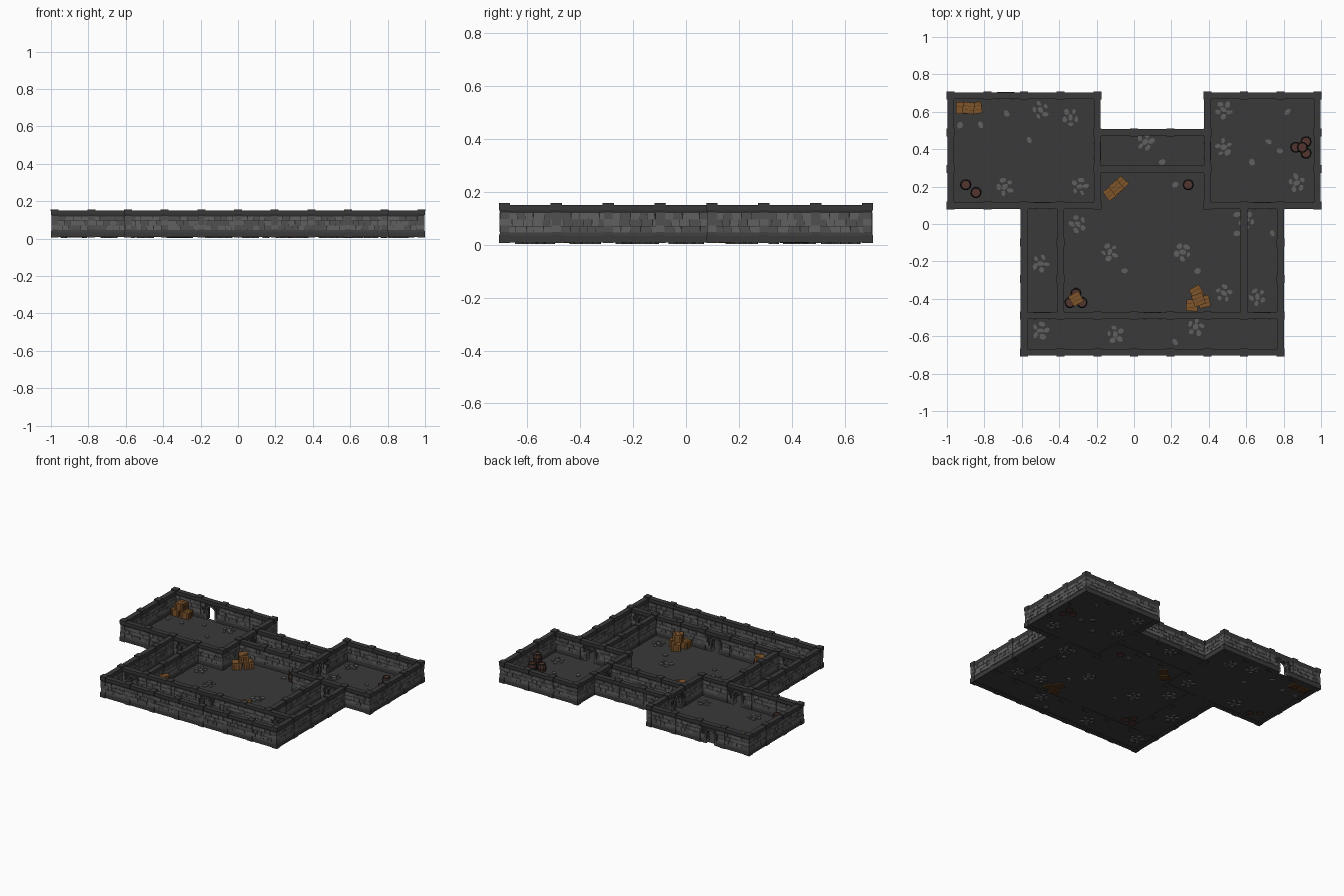
import bpy, bmesh, math, random
from mathutils import Matrix, Vector

if "Cube" in bpy.data.objects:
    bpy.data.objects.remove(bpy.data.objects["Cube"])

random.seed(4)
P = 0.196                                   # grid pitch of the wall modules
gx = lambda i: -0.98 + P * i
gy = lambda j: -0.686 + P * j
R = random.uniform


def mat(name, c):
    m = bpy.data.materials.new(name)
    m.diffuse_color = (*c, 1)
    m.use_nodes = True
    m.node_tree.nodes["Principled BSDF"].inputs["Base Color"].default_value = m.diffuse_color
    return m


FLOOR = mat("floor_grey", (0.042, 0.042, 0.042))
TRIM = mat("trim_grey", (0.042, 0.042, 0.043))
MORTAR = mat("mortar_dark", (0.018, 0.018, 0.018))
LIGHT = mat("stone_light", (0.115, 0.115, 0.115))
MID = mat("stone_mid", (0.080, 0.080, 0.082))
WOOD = mat("crate_wood", (0.21, 0.090, 0.024))
WOODD = mat("crate_dark", (0.075, 0.032, 0.010))
BARREL = mat("barrel_brown", (0.088, 0.036, 0.027))
HOOP = mat("hoop_dark", (0.022, 0.018, 0.017))


def finish(bm, name, mats):
    bmesh.ops.recalc_face_normals(bm, faces=bm.faces[:])
    me = bpy.data.meshes.new(name)
    bm.to_mesh(me)
    bm.free()
    for m in mats:
        me.materials.append(m)
    ob = bpy.data.objects.new(name, me)
    bpy.context.collection.objects.link(ob)
    return ob


def hexa(bm, M, bottom, top, mi=0):
    """Six sided block from two matching quads."""
    v = [bm.verts.new(M @ Vector(p)) for p in bottom + top]
    for f in ((3, 2, 1, 0), (4, 5, 6, 7), (0, 1, 5, 4), (1, 2, 6, 5), (2, 3, 7, 6), (3, 0, 4, 7)):
        bm.faces.new([v[k] for k in f]).material_index = mi


def quad(x0, x1, y0, y1, z):
    return [(x0, y0, z), (x1, y0, z), (x1, y1, z), (x0, y1, z)]


def block(bm, M, x0, x1, h0, h1, z0, z1, mi=0):
    """Wall slice: half thickness h0 at the bottom, h1 at the top."""
    hexa(bm, M, quad(x0, x1, -h0, h0, z0), quad(x0, x1, -h1, h1, z1), mi)


def pillar_ring(bm, M, b, t, z0, z1, mi=0):
    hexa(bm, M, quad(-b, b, -b, b, z0), quad(-t, t, -t, t, z1), mi)


# ---- wall layout on the grid
H = [(7, 0, 4), (7, 7, 10), (6, 4, 7), (5, 4, 7), (4, 0, 4), (4, 7, 10), (1, 2, 9), (0, 2, 9)]
V = [(0, 4, 7), (4, 4, 7), (7, 4, 7), (10, 4, 7), (2, 0, 4), (3, 1, 4), (8, 1, 4), (9, 0, 4)]
DOORS = {("h", 7, 1), ("h", 4, 2), ("h", 4, 8), ("h", 1, 5), ("h", 1, 2), ("h", 1, 8),
         ("v", 4, 5), ("v", 7, 5)}
modules, nodes = [], set()
for j, a, b in H:
    for i in range(a, b):
        modules.append((Matrix.Translation((gx(i + .5), gy(j), 0)), ("h", j, i) in DOORS))
    nodes |= {(i, j) for i in range(a, b + 1)}
for i, a, b in V:
    for j in range(a, b):
        modules.append((Matrix.Translation((gx(i), gy(j + .5), 0)) @ Matrix.Rotation(math.pi / 2, 4, 'Z'),
                        ("v", i, j) in DOORS))
    nodes |= {(i, j) for j in range(a, b + 1)}

trim, core, bricks, arch = (bmesh.new() for _ in range(4))
L, DW, SPRING = P / 2, 0.032, 0.075         # half length, door half width, arch spring height
for M, door in modules:
    spans = [(-L, -DW), (DW, L)] if door else [(-L, L)]
    for x0, x1 in spans:                    # plinth and core
        block(trim, M, x0, x1, .018, .018, .008, .034)
        block(trim, M, x0, x1, .018, .012, .034, .046)
        block(core, M, x0, x1, .0115, .0115, .04, .125)
    # flared coping
    block(trim, M, -L, L, .012, .0165, .119, .130)
    block(trim, M, -L, L, .0165, .018, .130, .150)
    # rough brick courses on both sides
    for r in range(3):
        z0, z1 = .046 + r * .0252, .046 + r * .0252 + .0235
        x = -L + .014 - (r % 2) * .012
        while x < L - .014:
            w = R(.024, .042)
            a, b = x, min(x + w, L - .014)
            x += w + .0018
            if b - a < .008 or (door and b > -DW - .012 and a < DW + .012):
                continue
            for s in (-1, 1):
                k, o = R(-.003, .003), R(.0145, .0165)
                hexa(bricks, M,
                     [(a, s * .01, z0), (b, s * .01, z0), (b, s * o, z0), (a, s * o, z0)],
                     [(a + k, s * .01, z1), (b + k, s * .01, z1), (b + k, s * o, z1), (a + k, s * o, z1)],
                     0 if random.random() < .6 else 1)
    if door:                                # arched opening with stone surround
        N = 7
        for k in range(N):
            t0, t1 = math.pi * k / N, math.pi * (k + 1) / N
            p = [(DW * math.cos(t), SPRING + DW * math.sin(t)) for t in (t0, t1)]
            q = [(1.35 * DW * math.cos(t), SPRING + 1.35 * DW * math.sin(t)) for t in (t0 + .04, t1 - .04)]
            hexa(core, M, [(p[0][0], -.0115, p[0][1]), (p[1][0], -.0115, p[1][1]),
                           (p[1][0], .0115, p[1][1]), (p[0][0], .0115, p[0][1])],
                 quad(p[0][0], p[1][0], -.0115, .0115, .125))
            pts = [p[0], p[1], q[1], q[0]]
            hexa(arch, M, [(x, -.019, z) for x, z in pts], [(x, .019, z) for x, z in pts], k % 2)
        for s in (-1, 1):
            for k in range(3):
                x0, x1 = sorted((s * DW, s * (DW + .011 + .004 * (k % 2))))
                block(arch, M, x0, x1, .0195, .0195, .009 + k * .022, .030 + k * .022, k % 2)

# ---- pillars on every grid node
pil = bmesh.new()
for i, j in sorted(nodes):
    M = Matrix.Translation((gx(i), gy(j), 0))
    pillar_ring(pil, M, .0205, .0205, .006, .036)
    pillar_ring(pil, M, .0205, .016, .036, .048)
    for k in range(3):
        h = R(.0165, .0185)
        pillar_ring(pil, M, h, h, .048 + k * .025, .072 + k * .025, (2, 1, 2)[k] if (i + j) % 2 else (1, 2, 2)[k])
    pillar_ring(pil, M, .0155, .0155, .046, .125, 3)
    pillar_ring(pil, M, .016, .0205, .122, .132)
    pillar_ring(pil, M, .0205, .0215, .132, .157)
finish(trim, "wall_plinths_and_copings", [TRIM])
finish(core, "wall_core", [MORTAR])
finish(bricks, "wall_bricks", [LIGHT, MID])
finish(arch, "door_surrounds", [LIGHT, MID])
finish(pil, "wall_pillars", [TRIM, LIGHT, MID, MORTAR])

# ---- floor sheets
fl = bmesh.new()
for a, b, c, d in ((2, 9, 0, 4), (0, 4, 4, 7), (7, 10, 4, 7), (4, 7, 4, 6)):
    fl.faces.new([fl.verts.new(p) for p in quad(gx(a), gx(b), gy(c), gy(d), .011)])
finish(fl, "floor", [FLOOR])

# ---- loose paving stones showing through the floor
stones = bmesh.new()


def stone(x, y, r):
    n, rot, e, ph = 7, R(0, 6.3), R(.6, .85), R(0, 6.3)
    ring = []
    for k in range(n):
        t = 2 * math.pi * k / n
        rr = r * R(.85, 1.1)
        u, w = rr * math.cos(t), rr * e * math.sin(t)
        ring.append((x + u * math.cos(rot) - w * math.sin(rot), y + u * math.sin(rot) + w * math.cos(rot)))
    lo = [stones.verts.new((a, b, .003)) for a, b in ring]
    hi = [stones.verts.new((a, b, .017)) for a, b in ring]
    stones.faces.new(lo[::-1])
    stones.faces.new(hi)
    for k in range(n):
        m = (k + 1) % n
        stones.faces.new((lo[k], lo[m], hi[m], hi[k]))


clusters = [(-.5, .61), (-.34, .57), (-.69, .2), (-.29, .2), (.06, .44), (.48, .61), (.48, .41), (.87, .22),
            (-.3, 0), (-.5, -.21), (-.13, -.15), (.26, -.15), (.48, -.37), (.66, -.39), (-.5, -.57),
            (-.1, -.59), (.33, -.55), (.6, .02)]
singles = [(-.68, .59), (-.56, .45), (-.82, .53), (.72, .44), (.78, .39), (.63, .33), (.15, .33), (.22, .21),
           (-.05, -.25), (.34, -.25), (.55, .05), (.74, -.05), (.22, -.63), (-.93, .53), (.55, -.05), (.82, .6)]
for x, y in clusters:
    ph = R(0, 6.3)
    stone(x, y, .02)
    for k in range(5):
        t = ph + k * 1.257
        stone(x + .033 * math.cos(t), y + .036 * math.sin(t), R(.014, .02))
for x, y in singles:
    stone(x, y, .02)
finish(stones, "floor_stones", [LIGHT])

# ---- crates: dark body with plank lids, slats and corner posts
cr = bmesh.new()


def crate(x, y, z, deg, s=.029, h=.052):
    M = Matrix.Translation((x, y, z)) @ Matrix.Rotation(math.radians(deg), 4, 'Z')
    hexa(cr, M, quad(-s, s, -s, s, .002), quad(-s, s, -s, s, h - .002), 1)
    e = s + .002
    for k in range(3):                      # lid planks
        a = -e + k * 2 * e / 3
        hexa(cr, M, quad(-e, e, a + .001, a + 2 * e / 3 - .001, h - .003),
             quad(-e, e, a + .001, a + 2 * e / 3 - .001, h))
    for q in range(4):                      # sides
        Q = M @ Matrix.Rotation(q * math.pi / 2, 4, 'Z')
        for x0, x1, z0, z1 in ((-e, -e + .009, 0, h), (e - .009, e, 0, h), (-e, e, 0, .009), (-e, e, h - .009, h),
                               (-.012, -.001, .009, h - .009), (.001, .012, .009, h - .009)):
            hexa(cr, Q, quad(x0, x1, s - .001, e, z0), quad(x0, x1, s - .001, e, z1))


for c in ((-.92, .62, .006, 0), (-.845, .62, .006, 8), (-.885, .62, .059, -6),
          (-.125, .165, .006, 35), (-.07, .215, .006, 48), (-.095, .195, .059, 40),
          (.335, -.365, .006, 30), (.375, -.415, .006, 12), (.31, -.435, .006, -3),
          (.345, -.405, .059, 20), (-.31, -.40, .071, 30)):
    crate(*c)
finish(cr, "crates", [WOOD, WOODD])

# ---- barrels: lathed ten sided shells with dark hoops
ba = bmesh.new()
PROFILE = [(.024, 0, 1), (.026, .008, 0), (.029, .022, 1), (.030, .030, 1), (.0295, .037, 0), (.0275, .052, 1),
           (.025, .062, 1), (.021, .062, 0), (.021, .058, 0)]


def barrel(x, y, z, n=10):
    rings = [[ba.verts.new((x + r * math.cos(2 * math.pi * k / n), y + r * math.sin(2 * math.pi * k / n), z + h))
              for k in range(n)] for r, h, _ in PROFILE]
    for a, b, p in zip(rings, rings[1:], PROFILE):
        for k in range(n):
            m = (k + 1) % n
            ba.faces.new((a[k], a[m], b[m], b[k])).material_index = p[2]
    ba.faces.new(rings[-1])
    ba.faces.new(rings[0][::-1])


for b in ((-.90, .21, .006), (-.845, .168, .006), (.29, .21, .006), (.865, .41, .006), (.92, .44, .006),
          (.92, .378, .006), (.90, .41, .069), (-.31, -.372, .006), (-.342, -.42, .006), (-.278, -.42, .006)):
    barrel(*b)
finish(ba, "barrels", [BARREL, HOOP])
